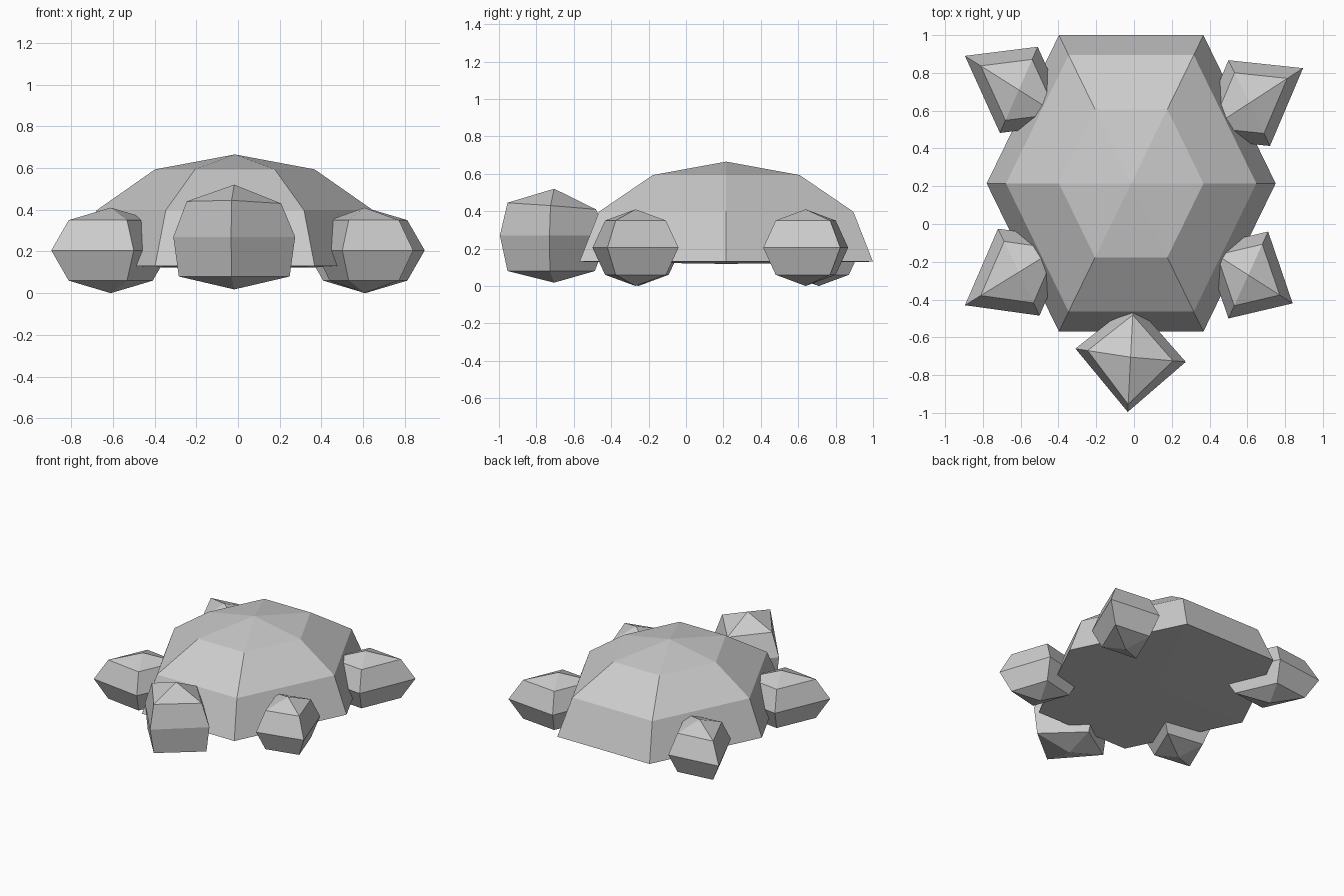
import bpy, bmesh
from math import sin, cos, pi, atan2, hypot

if "Cube" in bpy.data.objects:
    bpy.data.objects.remove(bpy.data.objects["Cube"])


def loft(name, rings, bottom, top):
    """Closed faceted solid: stacked rings of points between two poles."""
    bm = bmesh.new()
    loops = [[bm.verts.new(p) for p in ring] for ring in rings]
    lo, hi = bm.verts.new(bottom), bm.verts.new(top)
    n = len(loops[0])
    for i in range(n):
        j = (i + 1) % n
        bm.faces.new((lo, loops[0][j], loops[0][i]))
        bm.faces.new((hi, loops[-1][i], loops[-1][j]))
        for a, b in zip(loops, loops[1:]):
            bm.faces.new((a[i], a[j], b[j], b[i]))
    bmesh.ops.recalc_face_normals(bm, faces=bm.faces)
    me = bpy.data.meshes.new(name)
    bm.to_mesh(me)
    bm.free()
    ob = bpy.data.objects.new(name, me)
    bpy.context.collection.objects.link(ob)
    return ob


# Shell: six-sided half dome with a nearly flat underside
CX, CY, BASE, RX, RY, H = -0.015, 0.215, 0.13, 0.765, 0.906, 0.535
rings = []
for k in range(3):
    lat = k * pi / 6
    rings.append([(CX + RX * cos(lat) * cos(i * pi / 3),
                   CY + RY * cos(lat) * sin(i * pi / 3),
                   BASE + H * sin(lat)) for i in range(6)])
loft("shell", rings, (CX, CY, 0.118), (CX, CY, BASE + H))


# Feet: four-sided, four-ring spheres, turned outward
def foot(name, x, y, out, side):
    ux, uy = out
    sx, sy = side
    dirs = [(ux, uy), (sx, sy), (-ux, -uy), (-sx, -sy)]
    c, h = 0.205, 0.205
    rings = [[(x + dx * cos(a), y + dy * cos(a), c + h * sin(a)) for dx, dy in dirs]
             for a in (-pi / 4, 0, pi / 4)]
    loft(name, rings, (x, y, c - h), (x, y, c + h))


foot("front_left_foot", -0.61, -0.255, (-0.285, -0.175), (0.11, -0.23))
foot("front_right_foot", 0.605, -0.27, (0.235, -0.15), (0.105, 0.23))
foot("back_right_foot", 0.61, 0.64, (0.285, 0.185), (-0.11, 0.227))
foot("back_left_foot", -0.61, 0.71, (-0.285, 0.18), (-0.10, -0.228))

# Head: four-sided ball with fuller cheeks and muzzle (order: right, back, left, front)
HX, HY = -0.018, -0.705
dirs = [(0.292, -0.025), (0.015, 0.29), (-0.292, 0.045), (-0.015, -0.29)]
lower = [(0.91, 0.08), (0.75, 0.08), (0.91, 0.08), (0.86, 0.08)]
middle = [(1, 0.27)] * 4
upper = [(0.77, 0.43), (0.77, 0.41), (0.78, 0.44), (0.86, 0.445)]
rings = [[(HX + dx * s, HY + dy * s, z) for (dx, dy), (s, z) in zip(dirs, level)]
         for level in (lower, middle, upper)]
loft("head", rings, (HX, HY, 0.018), (HX, HY, 0.52))
